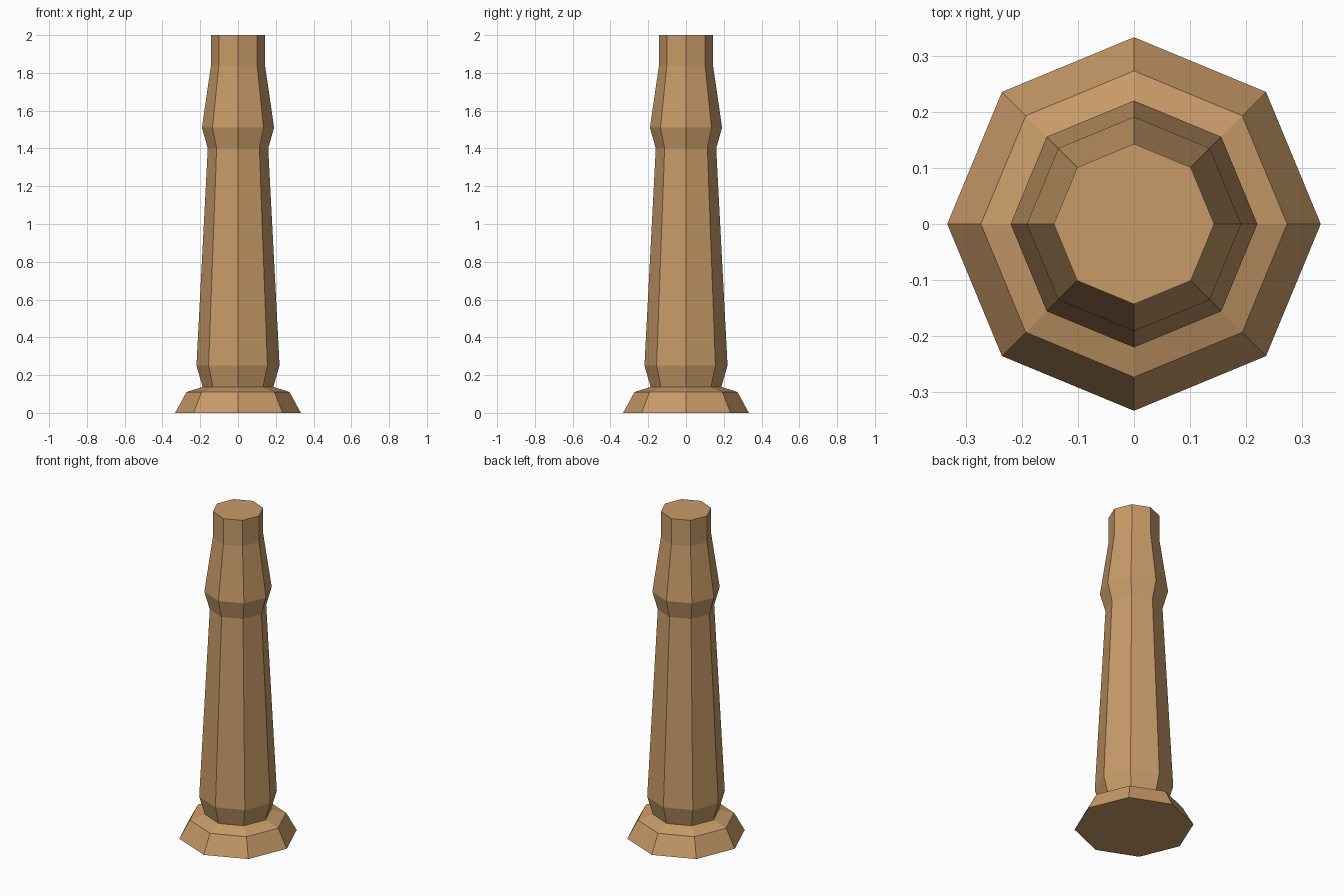
import bpy, bmesh, math

if "Cube" in bpy.data.objects:
    bpy.data.objects.remove(bpy.data.objects["Cube"])

SIDES = 8
# (radius, height) profile of the turned post, bottom to top
PROFILE = [(0.333, 0.0), (0.273, 0.11), (0.187, 0.138), (0.22, 0.25),
           (0.16, 1.40), (0.191, 1.51), (0.143, 1.84), (0.143, 2.0)]

wood = bpy.data.materials.new("warm wood")
wood.diffuse_color = (0.578, 0.328, 0.141, 1)
wood.use_nodes = True
wood.node_tree.nodes["Principled BSDF"].inputs["Base Color"].default_value = wood.diffuse_color

# Octagonal post: stacked rings joined by flat faces, capped at both ends
bm = bmesh.new()
rings = []
for r, z in PROFILE:
    rings.append([bm.verts.new((r * math.cos(math.tau * i / SIDES),
                                r * math.sin(math.tau * i / SIDES), z))
                  for i in range(SIDES)])
for low, high in zip(rings, rings[1:]):
    for i in range(SIDES):
        j = (i + 1) % SIDES
        bm.faces.new((low[i], low[j], high[j], high[i]))
bm.faces.new(rings[0][::-1])
bm.faces.new(rings[-1])

mesh = bpy.data.meshes.new("post")
bm.to_mesh(mesh)
bm.free()
mesh.materials.append(wood)
post = bpy.data.objects.new("post", mesh)
bpy.context.collection.objects.link(post)
